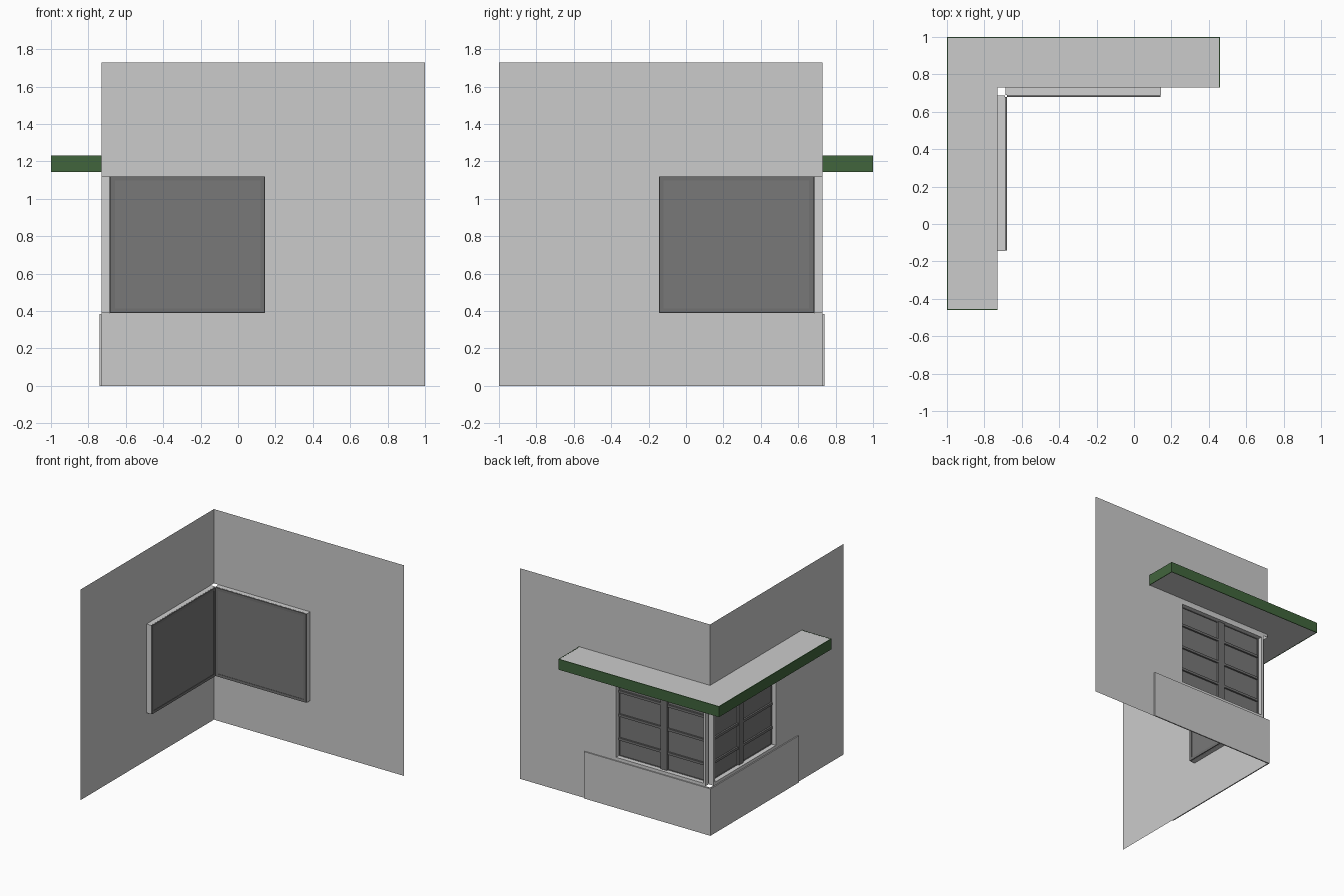
import bpy, bmesh
from mathutils import Matrix

if "Cube" in bpy.data.objects:
    bpy.data.objects.remove(bpy.data.objects["Cube"])

def material(name, rgb):
    m = bpy.data.materials.new(name)
    m.diffuse_color = (*rgb, 1)
    m.use_nodes = True
    m.node_tree.nodes["Principled BSDF"].inputs["Base Color"].default_value = m.diffuse_color
    return m

WALL = material("wall_grey", (0.60, 0.60, 0.60))
FRAME = material("frame_light_grey", (0.64, 0.64, 0.64))
SASH = material("sash_dark_grey", (0.165, 0.165, 0.165))
GLASS = material("glass_grey", (0.19, 0.19, 0.19))
GREEN = material("fascia_green", (0.053, 0.13, 0.046))

# Reflection across the corner diagonal: (x, y) -> (-y, -x)
FLIP = Matrix(((0, -1, 0, 0), (-1, 0, 0, 0), (0, 0, 1, 0), (0, 0, 0, 1)))

def finish(bm, name, mat):
    me = bpy.data.meshes.new(name)
    bm.to_mesh(me)
    bm.free()
    me.materials.append(mat)
    ob = bpy.data.objects.new(name, me)
    bpy.context.collection.objects.link(ob)
    return ob

def add_box(bm, x0, x1, y0, y1, z0, z1):
    m = Matrix.Translation(((x0 + x1) / 2, (y0 + y1) / 2, (z0 + z1) / 2))
    m = m @ Matrix.Diagonal((x1 - x0, y1 - y0, z1 - z0, 1))
    bmesh.ops.create_cube(bm, size=1, matrix=m)

def pair(bm, name, mat):
    """Make the back-side part and its mirrored twin on the left side."""
    twin = bm.copy()
    bmesh.ops.transform(twin, matrix=FLIP, verts=twin.verts)
    bmesh.ops.reverse_faces(twin, faces=twin.faces)
    finish(bm, "back_" + name, mat)
    finish(twin, "left_" + name, mat)

def boxes(name, mat, *dims):
    bm = bmesh.new()
    for d in dims:
        add_box(bm, *d)
    pair(bm, name, mat)

def ring(x0, x1, y0, y1, z0, z1, w):
    """Four boxes forming a rectangular frame of width w."""
    return [(x0, x0 + w, y0, y1, z0, z1), (x1 - w, x1, y0, y1, z0, z1),
            (x0 + w, x1 - w, y0, y1, z0, z0 + w), (x0 + w, x1 - w, y0, y1, z1 - w, z1)]

C = 0.73                      # distance of the wall planes from centre
X1, Z0, Z1 = 0.145, 0.39, 1.12  # window opening, which wraps round the corner

# Walls: thin sheets with a corner opening
bm = bmesh.new()
outline = [(-C, 0), (-C, Z0), (X1, Z0), (X1, Z1), (-C, Z1), (-C, 1.73), (1, 1.73), (1, 0)]
bm.faces.new([bm.verts.new((x, C, z)) for x, z in outline])
pair(bm, "wall", WALL)

# Plinth panels below the windows
boxes("plinth", WALL, (-0.74, 0.41, C + 0.001, 0.74, 0, 0.385))

# Window: light casing, dark inner sash, glass and glazing bars
boxes("window_casing", FRAME, *ring(-0.688, X1, 0.69, C, Z0, Z1, 0.02))
boxes("window_sash", SASH, *ring(-0.68, X1 - 0.002, 0.68, 0.692, Z0 + 0.001, Z1 - 0.001, 0.022))
boxes("window_glass", GLASS, (-0.66, 0.125, 0.683, 0.686, 0.41, 1.10))
bars = [(-0.32, -0.26, 0.685, 0.705, 0.41, 1.10)]
for z in (0.55, 0.745, 0.94):
    bars += [(-0.66, -0.32, 0.685, 0.70, z - 0.01, z + 0.01),
             (-0.26, 0.125, 0.685, 0.70, z - 0.01, z + 0.01)]
boxes("glazing_bars", SASH, *bars)

# Canopy: L-shaped slab outside the walls
T = 0.006
bm = bmesh.new()
a, b, e = 1 - T, C + 0.001, 0.46 - T
slab = [(-a, -e), (-b, -e), (-b, b), (e, b), (e, a), (-a, a)]
face = bm.faces.new([bm.verts.new((x, y, 1.145)) for x, y in slab])
up = bmesh.ops.extrude_face_region(bm, geom=[face])
bmesh.ops.translate(bm, vec=(0, 0, 0.085),
                    verts=[v for v in up["geom"] if isinstance(v, bmesh.types.BMVert)])
bmesh.ops.recalc_face_normals(bm, faces=bm.faces)
finish(bm, "canopy_slab", WALL)

# Green fascia plates round the canopy edge
boxes("canopy_fascia", GREEN, (-1, 0.46, 1 - T, 1, 1.144, 1.231),
      (0.46 - T, 0.46, b, 1 - T, 1.144, 1.231))
